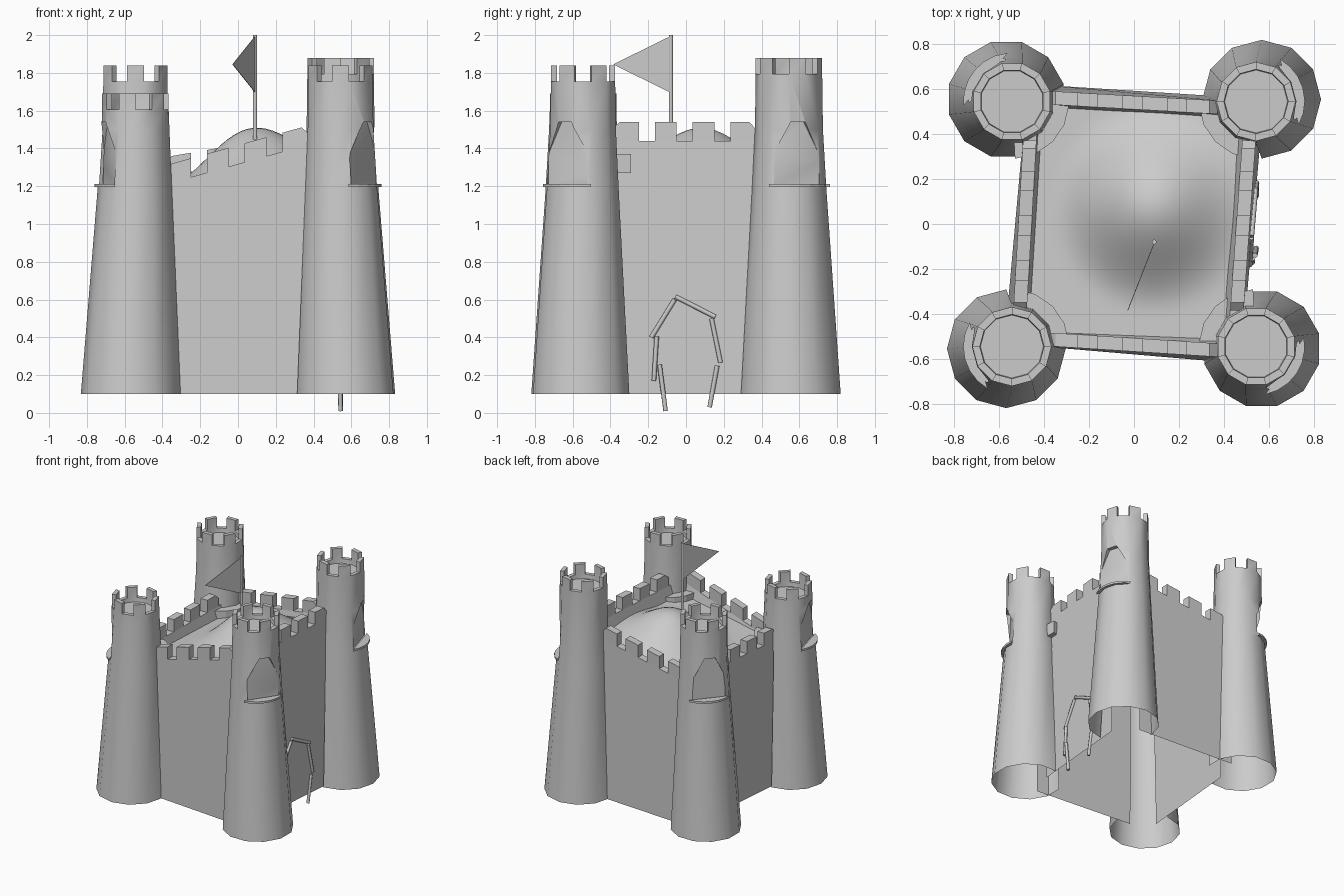
import bpy, bmesh, math
from mathutils import Vector, Matrix

if "Cube" in bpy.data.objects:
    bpy.data.objects.remove(bpy.data.objects["Cube"])

def make(name, bm, smooth=None, normals=True):
    if normals:
        bmesh.ops.recalc_face_normals(bm, faces=bm.faces)
    me = bpy.data.meshes.new(name)
    bm.to_mesh(me)
    bm.free()
    ob = bpy.data.objects.new(name, me)
    bpy.context.collection.objects.link(ob)
    if smooth:
        bpy.ops.object.select_all(action='DESELECT')
        bpy.context.view_layer.objects.active = ob
        ob.select_set(True)
        bpy.ops.object.shade_smooth_by_angle(angle=math.radians(smooth))
    return ob

def prism(bm, pts, offset):
    """Closed prism from a polygon and an offset vector."""
    a = [bm.verts.new(p) for p in pts]
    b = [bm.verts.new(Vector(p) + Vector(offset)) for p in pts]
    n = len(a)
    bm.faces.new(a)
    bm.faces.new(b[::-1])
    for i in range(n):
        bm.faces.new((a[i], b[i], b[(i + 1) % n], a[(i + 1) % n]))

def rod(bm, p, q, r, seg=8):
    p, q = Vector(p), Vector(q)
    rot = (q - p).to_track_quat('Z', 'Y').to_matrix().to_4x4()
    bmesh.ops.create_cone(bm, cap_ends=True, segments=seg, radius1=r, radius2=r,
                          depth=(q - p).length,
                          matrix=Matrix.Translation((p + q) / 2) @ rot)

N = 12

def tower(name, sx, sy, top, spin, win):
    base, head = Vector((sx * .568, sy * .555)), Vector((sx * .543, sy * .545))
    cren = top - .085
    # outer shell, rim, inner wall and floor as stacked rings
    rings = [(.264, .1, 0), (.197, 1.18, .85), (.18, 1.5, 1), (.176, cren, 1),
             (.143, cren, 1), (.14, top - .12, 1)]
    bm = bmesh.new()
    rows = []
    for r, z, t in rings:
        c = base.lerp(head, t)
        rows.append([bm.verts.new((c.x + r * math.cos(spin + k * math.tau / N),
                                   c.y + r * math.sin(spin + k * math.tau / N), z))
                     for k in range(N)])
    rim = []
    for j in range(len(rows) - 1):
        for k in range(N):
            m = (k + 1) % N
            f = bm.faces.new((rows[j][k], rows[j][m], rows[j + 1][m], rows[j + 1][k]))
            if j == 3 and k % 2 == 0:
                rim.append(f)
    bm.faces.new(rows[0][::-1])
    bm.faces.new(rows[-1])
    bmesh.ops.recalc_face_normals(bm, faces=bm.faces)
    # merlons on every second rim segment
    ext = bmesh.ops.extrude_face_region(bm, geom=rim)
    bmesh.ops.translate(bm, vec=(0, 0, top - cren),
                        verts=[v for v in ext['geom'] if isinstance(v, bmesh.types.BMVert)])
    bmesh.ops.delete(bm, geom=[f for f in rim if f.is_valid], context='FACES_ONLY')
    ob = make(name, bm)

    # pointed window niche
    d = Vector((math.cos(win), math.sin(win), 0))
    s = Vector((-d.y, d.x, 0))
    c = Vector((head.x, head.y, 0))
    cut = bmesh.new()
    shape = [(-.125, 1.205), (.125, 1.205), (.125, 1.37), (.04, 1.54), (-.04, 1.54), (-.125, 1.37)]
    prism(cut, [c + d * .142 + s * u + Vector((0, 0, z)) for u, z in shape], d * .3)
    cutter = make(name + "_window_cutter", cut)
    cutter.hide_render = True
    mod = ob.modifiers.new("window", 'BOOLEAN')
    mod.operation, mod.solver, mod.object = 'DIFFERENCE', 'EXACT', cutter
    dg = bpy.context.evaluated_depsgraph_get()
    dg.update()
    me = bpy.data.meshes.new_from_object(ob.evaluated_get(dg))
    bpy.data.objects.remove(ob)
    bpy.data.objects.remove(cutter)
    # open underside, and open towards the inside of the keep
    bm = bmesh.new()
    bm.from_mesh(me)
    inward = Vector((-sx, -sy, 0)).normalized()
    drop = [f for f in bm.faces if f.normal.z < -.9 and f.calc_center_median().z < .12
            or f.calc_center_median().z < 1.0 and f.normal.dot(inward) > math.cos(math.radians(40))]
    bmesh.ops.delete(bm, geom=drop, context='FACES')
    make(name, bm, 40, normals=False)

    # curved window sill
    bm = bmesh.new()
    arc = [math.radians(a) for a in range(-45, 46, 15)]
    prism(bm, [c + (d * math.cos(a) + s * math.sin(a)) * .217 + Vector((0, 0, 1.195)) for a in arc],
          (0, 0, .016))
    make(name + "_sill", bm)

    # low collar where the tower meets the courtyard
    bm = bmesh.new()
    mid = math.atan2(-sy, -sx)
    ring = [mid + math.radians(a) for a in (-42, -21, 0, 21, 42)]
    pts = [c] + [c + Vector((math.cos(a), math.sin(a), 0)) * .255 for a in ring]
    zt = 1.26 if sx < 0 else 1.37
    prism(bm, [p + Vector((0, 0, zt - .1)) for p in pts], (0, 0, .1))
    make(name + "_collar", bm)

rad = math.radians
tower("front_left_tower", -1, -1, 1.69, 0, rad(195))
tower("front_right_tower", 1, -1, 1.84, rad(15), rad(-34))
tower("back_left_tower", -1, 1, 1.84, rad(15), rad(140))
tower("back_right_tower", 1, 1, 1.88, 0, rad(16))

def wall(name, b0, b1, t0, t1, z0, z1, inner):
    """Sheet wall with a thick parapet; b = foot line, t = top line, z = merlon tops."""
    b0, b1, t0, t1, inner = (Vector((*p, 0)) for p in (b0, b1, t0, t1, inner))
    H, T = .1, inner * .06

    def top(u, dz=0.0):
        return t0.lerp(t1, u) + Vector((0, 0, z0 + (z1 - z0) * u + dz))
    bm = bmesh.new()
    e0, e1 = -.1, 1.1
    up = Vector((0, 0, .1))
    lines = [(b0.lerp(b1, u) + up, top(u, -H), top(u, -H) + T,
              top(u, -H - .16) + T * 1.6) for u in (e0, e1)]
    a, b = ([bm.verts.new(p) for p in l] for l in lines)
    for j in range(3):
        bm.faces.new((a[j], b[j], b[j + 1], a[j + 1]))
    # merlons with tops that follow the wall slope
    for i in range(4):
        u0 = i * .285 - .02
        u1 = u0 + .165
        lo = -H - .005
        if i == 3:
            prof = [top(u0, lo), top(u1 + .03, lo), top(u1 + .03, -.04), top(u1 - .02), top(u0)]
        elif i == 0:
            prof = [top(u0 - .03, lo), top(u1, lo), top(u1), top(u0 + .02), top(u0 - .03, -.03)]
        else:
            prof = [top(u0, lo), top(u1, lo), top(u1), top(u0)]
        prism(bm, prof, T)
    make(name, bm)

wall("front_wall", (-.35, -.55), (.35, -.61), (-.35, -.545), (.35, -.59), 1.32, 1.515, (0, 1))
wall("back_wall", (-.35, .615), (.35, .57), (-.35, .59), (.35, .55), 1.36, 1.48, (0, -1))
wall("left_wall", (-.56, -.35), (-.495, .35), (-.535, -.35), (-.495, .35), 1.36, 1.38, (1, 0))
wall("right_wall", (.50, -.35), (.56, .35), (.49, -.35), (.54, .35), 1.54, 1.54, (-1, 0))

# courtyard mound
bm = bmesh.new()
G = 28
grid = []
for i in range(G + 1):
    for j in range(G + 1):
        u, v = i / G, j / G
        x = -.47 + .96 * u + .035 * (v - .5)
        y = -.54 + 1.09 * v - .04 * (u - .5)
        low = 1.19 + .16 * u
        r = min(1, math.hypot((x - .1) / .47, (y - .08) / .48))
        grid.append(bm.verts.new((x, y, low + (1.51 - low) * (.5 + .5 * math.cos(math.pi * r)))))
for i in range(G):
    for j in range(G):
        k = i * (G + 1) + j
        bm.faces.new((grid[k], grid[k + G + 1], grid[k + G + 2], grid[k + 1]))
make("courtyard_mound", bm, 60)

# flag and pole
bm = bmesh.new()
rod(bm, (.09, -.08, 1.4), (.09, -.08, 2), .011, 10)
make("flag_pole", bm, 40)
bm = bmesh.new()
prism(bm, [(.09, -.08, 1.995), (.09, -.08, 1.695), (-.03, -.385, 1.845)], (.003, -.001, 0))
make("flag", bm)

# stick doorway on the right wall: (y, z) ends and offset from the wall
bm = bmesh.new()
sticks = [(-.108, .01, -.14, .255, .022), (-.17, .17, -.155, .405, .012),
          (-.183, .40, -.06, .60, .004), (-.055, .615, .155, .508, .004),
          (.135, .50, .183, .265, .004), (.165, .25, .125, .03, .004)]
for y0, z0, y1, z1, off in sticks:
    def px(y, z):
        return .53 + .08 * y - .012 * z + off
    rod(bm, (px(y0, z0), y0, z0), (px(y1, z1), y1, z1), .012)
make("stick_doorway", bm, 50)
